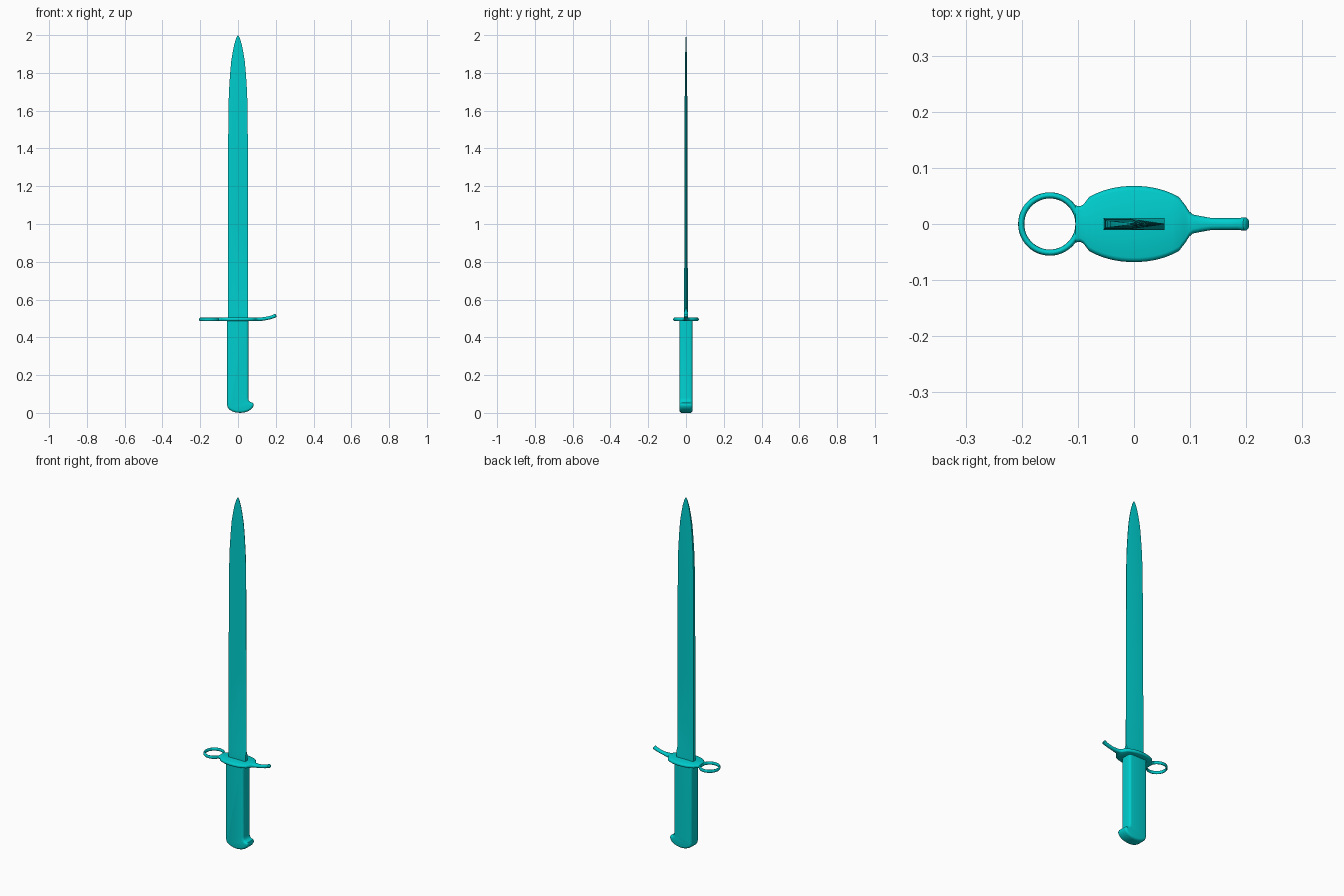
import bpy, bmesh, math
from mathutils import Vector

if "Cube" in bpy.data.objects:
    bpy.data.objects.remove(bpy.data.objects["Cube"])

mat = bpy.data.materials.new("teal")
mat.diffuse_color = (0.0, 0.62, 0.62, 1)
mat.use_nodes = True
mat.node_tree.nodes["Principled BSDF"].inputs["Base Color"].default_value = mat.diffuse_color


def finish(name, bm, angle=35):
    bmesh.ops.recalc_face_normals(bm, faces=bm.faces)
    me = bpy.data.meshes.new(name)
    bm.to_mesh(me)
    bm.free()
    me.materials.append(mat)
    ob = bpy.data.objects.new(name, me)
    bpy.context.collection.objects.link(ob)
    bpy.ops.object.select_all(action='DESELECT')
    ob.select_set(True)
    bpy.context.view_layer.objects.active = ob
    bpy.ops.object.shade_smooth_by_angle(angle=math.radians(angle))
    return ob


def loft(name, sections, closed=False, angle=35):
    """Skin a list of equal-length point loops."""
    bm = bmesh.new()
    rings = [[bm.verts.new(p) for p in s] for s in sections]
    pairs = list(zip(rings, rings[1:]))
    if closed:
        pairs.append((rings[-1], rings[0]))
    n = len(rings[0])
    for a, b in pairs:
        for i in range(n):
            j = (i + 1) % n
            bm.faces.new((a[i], a[j], b[j], b[i]))
    if not closed:
        bm.faces.new(rings[0])
        bm.faces.new(rings[-1])
    return finish(name, bm, angle)


# Blade: square ricasso, then flat spine on -x and cutting edge on +x
# (z, half width, half spine thickness, half edge thickness)
stations = [(0.49, .054, .011, .011), (0.53, .054, .011, .011), (0.56, .054, .0095, .001),
            (1.0, .0535, .009, .001), (1.4, .052, .008, .001), (1.6, .051, .007, .001),
            (1.7, .048, .0065, .001), (1.8, .0415, .0055, .001), (1.86, .036, .005, .001),
            (1.91, .028, .004, .001), (1.95, .020, .003, .001), (1.98, .011, .002, .0008),
            (1.994, .005, .001, .0006), (2.0, .0008, .0005, .0005)]
blade = []
for z, w, t, e in stations:
    half = [(-w, t), (-0.1 * w, t), (w, e)]
    blade.append([(x, y, z) for x, y in half] + [(x, -y, z) for x, y in reversed(half)])
loft("blade", blade, angle=25)

# Guard plate with upswept quillon
# (x, half width, centre z, half thickness)
path = [(-.104, .033, .495, .009), (-.096, .032, .495, .009), (-.090, .035, .495, .009)]
for i in range(15):
    x = -.08 + .16 * i / 14
    path.append((x, .068 * (1 - abs(x / .119) ** 2.1) ** .6, .495, .010))
path += [(.092, .033, .495, .010), (.098, .023, .495, .010), (.105, .017, .4955, .010),
         (.12, .014, .496, .010), (.137, .011, .498, .009), (.155, .0105, .501, .009),
         (.172, .0105, .505, .009), (.187, .0105, .510, .009), (.195, .012, .514, .010),
         (.199, .012, .516, .010), (.2015, .009, .5175, .007)]
guard = []
for k, (x, w, z, h) in enumerate(path):
    a, b = path[max(k - 1, 0)], path[min(k + 1, len(path) - 1)]
    tan = Vector((b[0] - a[0], 0, b[2] - a[2])).normalized()
    up = Vector((-tan.z, 0, tan.x))
    loop = []
    for i in range(16):
        ang = math.tau * (i + .5) / 16
        side = math.copysign(w - h, math.cos(ang)) + h * math.cos(ang)
        loop.append(Vector((x, side, z)) + up * h * math.sin(ang))
    guard.append(loop)
loft("guard", guard, angle=45)

# Muzzle ring
ring = []
for i in range(48):
    a = math.tau * i / 48
    loop = []
    for j in range(12):
        b = math.tau * j / 12
        r = .051 + .0055 * math.cos(b)
        loop.append((-.15 + r * math.cos(a), r * math.sin(a), .495 + .009 * math.sin(b)))
    ring.append(loop)
loft("muzzle_ring", ring, closed=True, angle=60)

# Grip with beaked pommel: side profile given depth, then rounded
outline = [(-.058, .49), (-.058, .045), (-.055, .030), (-.047, .018), (-.03, .008), (-.01, .002),
           (.015, 0), (.04, .004), (.058, .011), (.072, .021), (.081, .033), (.083, .044),
           (.079, .053), (.071, .056), (.063, .058), (.057, .066), (.055, .08), (.055, .49)]
bm = bmesh.new()
face = bm.faces.new([bm.verts.new((x, -.034, z)) for x, z in outline])
ext = bmesh.ops.extrude_face_region(bm, geom=[face])
bmesh.ops.translate(bm, vec=(0, .068, 0),
                    verts=[v for v in ext["geom"] if isinstance(v, bmesh.types.BMVert)])
rim = [e for e in bm.edges if abs(e.verts[0].co.y - e.verts[1].co.y) < 1e-5
       and min(v.co.z for v in e.verts) < .48]
bmesh.ops.bevel(bm, geom=rim, offset=.012, offset_type='OFFSET', segments=4,
                profile=.5, affect='EDGES', clamp_overlap=True)
finish("grip", bm, 40)
